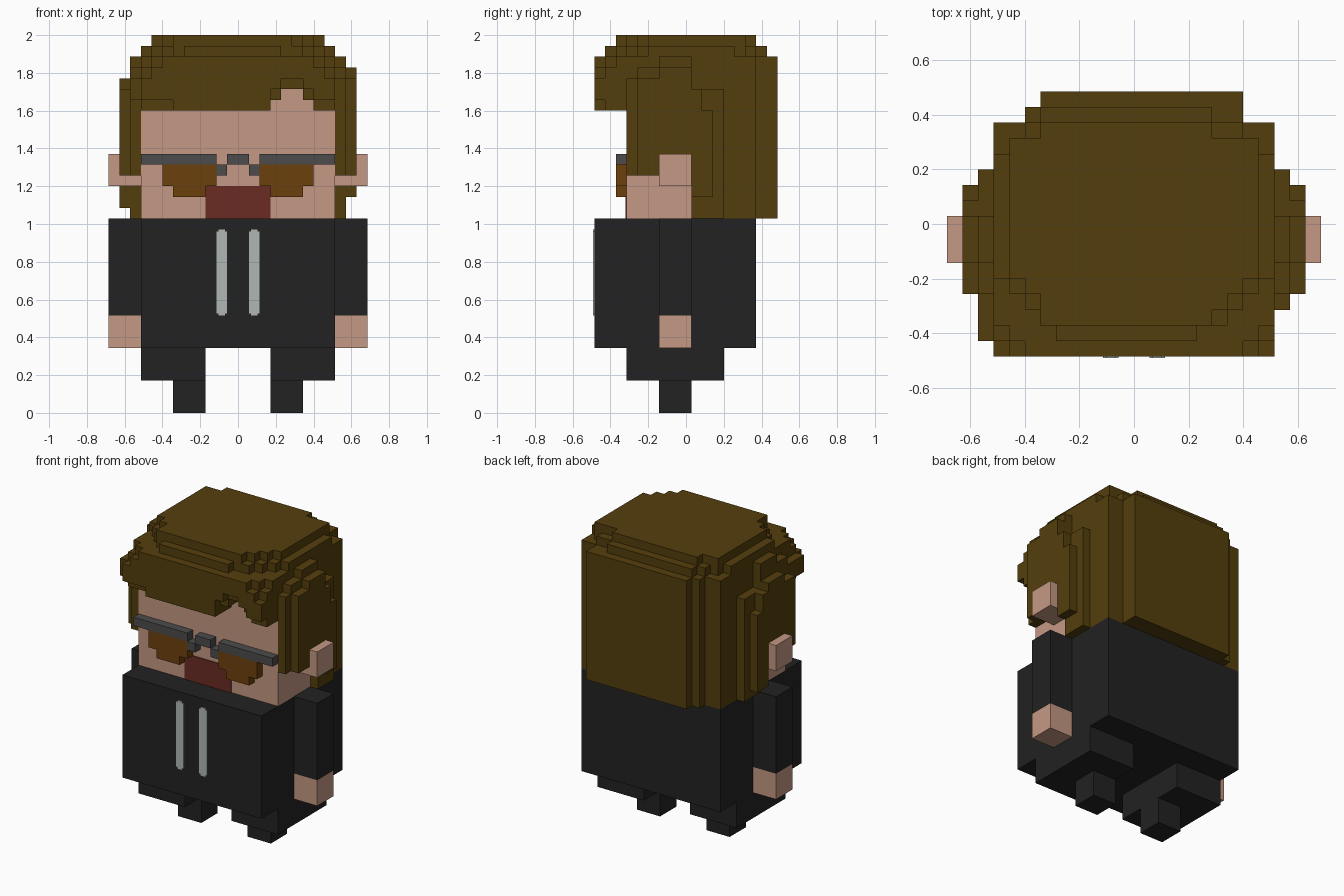
import bpy, bmesh
from mathutils import Vector

if "Cube" in bpy.data.objects:
    bpy.data.objects.remove(bpy.data.objects["Cube"])

V = 2 / 35  # size of one block


def material(name, rgb):
    lin = [(c / 255 / 12.92) if c < 11 else ((c / 255 + 0.055) / 1.055) ** 2.4 for c in rgb]
    m = bpy.data.materials.new(name)
    m.use_nodes = True
    m.diffuse_color = (*lin, 1)
    b = m.node_tree.nodes["Principled BSDF"]
    b.inputs["Base Color"].default_value = (*lin, 1)
    b.inputs["Roughness"].default_value = 0.9
    return m


HAIR = material("brown_hair", (84, 62, 12))
SKIN = material("skin", (196, 152, 131))
CLOTH = material("black_cloth", (34, 34, 35))
FRAME = material("grey_frame", (76, 76, 76))
LENS = material("amber_lens", (108, 64, 12))
MOUTH = material("dark_red", (106, 44, 36))
CORD = material("pale_grey", (176, 184, 180))


def blocks(name, mat, boxes, mirror=False):
    """One object from boxes (x0, x1, y0, y1, z0, z1) given in block units."""
    bm = bmesh.new()
    if mirror:
        boxes = boxes + [(-b[1], -b[0], *b[2:]) for b in boxes]
    for x0, x1, y0, y1, z0, z1 in boxes:
        lo, hi = Vector((x0, y0, z0)) * V, Vector((x1, y1, z1)) * V
        for v in bmesh.ops.create_cube(bm, size=1)["verts"]:
            v.co = Vector([(lo[i] + hi[i]) / 2 + v.co[i] * (hi[i] - lo[i]) for i in range(3)])
    me = bpy.data.meshes.new(name)
    bm.to_mesh(me)
    bm.free()
    me.materials.append(mat)
    ob = bpy.data.objects.new(name, me)
    bpy.context.collection.objects.link(ob)
    return ob


# Body and limbs
blocks("torso", CLOTH, [(-9, 9, -8.5, 6.5, 6, 18)])
for side, s in (("left", 1), ("right", -1)):
    def limb(part, mat, x0, x1, *rest):
        blocks(f"{side}_{part}", mat, [(min(s * x0, s * x1), max(s * x0, s * x1), *rest)])
    limb("thigh", CLOTH, 3, 9, -5.5, 3.5, 3, 6)
    limb("foot", CLOTH, 3, 6, -2.5, 0.5, 0, 3)
    limb("sleeve", CLOTH, 9, 12, -2.5, 0.5, 9, 18)
    limb("hand", SKIN, 9, 12, -2.5, 0.5, 6, 9)
    limb("ear", SKIN, 9, 12, -2.5, 0.5, 21, 24)
    # Hood cord with clipped corners
    limb("cord", CORD, 1.2, 1.8, -8.6, -8.5, 9, 17)
    limb("cord_middle", CORD, 1, 2, -8.6, -8.5, 9.2, 16.8)

# Face
blocks("head", SKIN, [(-9, 9, -5.5, 0.5, 18, 31)])
blocks("mouth", MOUTH, [(-3, 3, -5.6, -5.5, 18, 21)])
blocks("glasses_frame", FRAME, [(2, 9, -6.5, -5.5, 23, 24), (1, 2, -6.5, -5.5, 22, 23)], True)
blocks("glasses_bridge", FRAME, [(-1, 1, -6.5, -5.5, 23, 24)])
blocks("glasses_lenses", LENS, [(2, 7, -6.5, -5.5, 21, 23), (3, 6, -6.5, -5.5, 20, 21)], True)

# Back of the hair, stepping outwards
blocks("hair_back", HAIR, [
    (-9, 9, 0.5, 6.5, 18, 33),
    (-7, 7, 6.5, 7.5, 18, 33),
    (-6, 7, 7.5, 8.5, 18, 33),
])

# Crown, two stepped layers
blocks("hair_crown_lower", HAIR, [
    (-9, 9, -6.5, 0.5, 31, 33),
    (-9, 9, -3.5, 4.5, 33, 34),
    (-8, 8, -4.5, 5.5, 33, 34),
    (-7, 7, -5.5, 6.5, 33, 34),
    (-6, 6, -6.5, 6.5, 33, 34),
    (-5, 4, -7.5, 7.5, 33, 34),
    (-6, 5, 6.5, 7.5, 33, 34),
])
blocks("hair_crown_top", HAIR, [
    (-8, 8, -3.5, 5.5, 34, 35),
    (-7, 7, -4.5, -3.5, 34, 35),
    (-6, 6, -5.5, -4.5, 34, 35),
    (-6, 5, -6.5, -5.5, 34, 35),
    (-6, 5, 5.5, 6.5, 34, 35),
])

# Fringe with a parting notch
blocks("hair_fringe", HAIR, [
    (-9, 3, -7.5, -5.5, 28, 31),
    (3, 4, -7.5, -5.5, 29, 31),
    (4, 6, -7.5, -5.5, 30, 31),
    (6, 7, -7.5, -5.5, 29, 31),
    (7, 9, -7.5, -5.5, 28, 31),
    (-9, 9, -7.5, -5.5, 31, 32),
    (-8, 8, -7.5, -5.5, 32, 33),
    (-10, -9, -7.5, -5.5, 29, 31),
])
blocks("hair_fringe_front", HAIR, [
    (-9, -6, -8.5, -7.5, 29, 31),
    (-6, 3, -8.5, -7.5, 28, 31),
    (3, 4, -8.5, -7.5, 30, 31),
    (6, 7, -8.5, -7.5, 30, 31),
    (7, 9, -8.5, -7.5, 29, 31),
    (-8, 8, -8.5, -7.5, 31, 32),
    (-7, 7, -8.5, -7.5, 32, 33),
])

# Side hair, two layers around each ear
blocks("hair_sides_inner", HAIR, [
    (9, 10, -5.5, -4.5, 22, 31),
    (9, 10, -4.5, -2.5, 22, 32),
    (9, 10, -2.5, 0.5, 22, 33),
    (9, 10, 0.5, 3.5, 18, 30),
], True)
blocks("hair_side_outer_left", HAIR, [
    (10, 11, -4.5, -2.5, 22, 31),
    (10, 11, -2.5, 0.5, 22, 32),
    (10, 11, 0.5, 1.5, 20, 30),
    (10, 11, 1.5, 2.5, 20, 28),
])
blocks("hair_side_outer_right", HAIR, [
    (-11, -10, -4.5, -2.5, 22, 30),
    (-11, -10, -2.5, 0.5, 22, 31),
    (-11, -10, 0.5, 1.5, 19, 30),
    (-11, -10, 1.5, 2.5, 19, 28),
])
